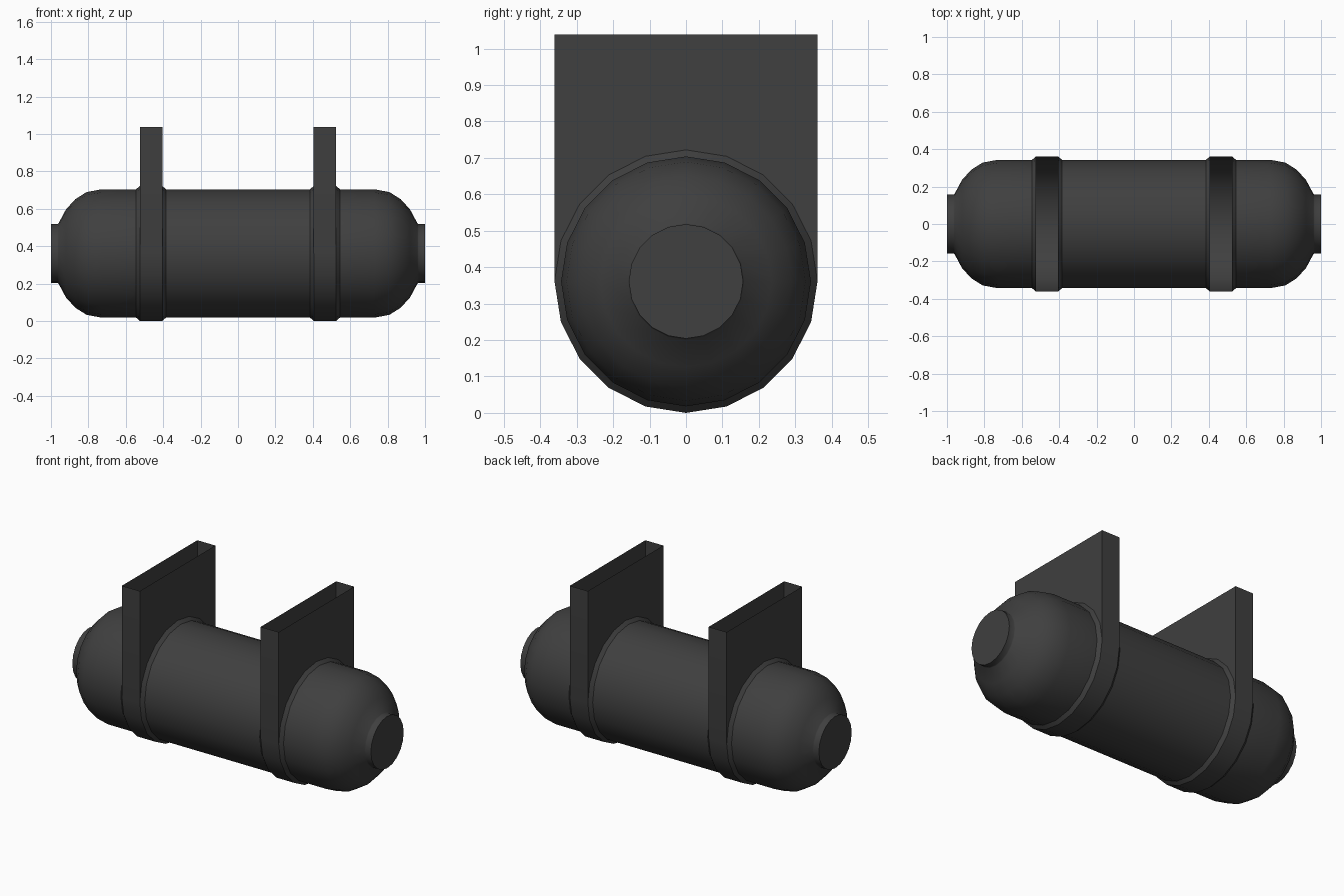
import bpy, bmesh, math

if "Cube" in bpy.data.objects:
    bpy.data.objects.remove(bpy.data.objects["Cube"])

SEG = 20          # sides around the tank
R, CZ = 0.343, 0.361
RING = 0.361      # raised band radius
TOP = 1.038       # bracket top

# Half profile (x, radius), mirrored to the other end
half = [(0.385, R), (0.405, RING), (0.525, RING), (0.545, R), (0.73, R),
        (0.81, 0.328), (0.87, 0.29), (0.92, 0.235), (0.96, 0.16),
        (0.965, 0.157), (1.0, 0.157)]
profile = [(-x, r) for x, r in reversed(half)] + half

bm = bmesh.new()

# Revolved tank body with raised bands and end plugs
rings = []
for x, r in profile:
    rings.append([bm.verts.new((x, r * math.cos(2 * math.pi * i / SEG),
                                CZ + r * math.sin(2 * math.pi * i / SEG)))
                  for i in range(SEG)])
band_tops = []
for a, b in zip(rings, rings[1:]):
    for i in range(SEG):
        j = (i + 1) % SEG
        x0, x1 = sorted((abs(a[0].co.x), abs(b[0].co.x)))
        on_band = abs(x0 - 0.405) < 1e-4 and abs(x1 - 0.525) < 1e-4
        if on_band and i < SEG // 2:
            continue  # upper half of each band opens into the bracket
        bm.faces.new((a[i], a[j], b[j], b[i]))
    if on_band:
        band_tops.append((a[:SEG // 2 + 1], b[:SEG // 2 + 1]))
bm.faces.new(rings[0])
bm.faces.new(list(reversed(rings[-1])))

# Open-topped brackets rising from the bands
for a, b in band_tops:
    loop = a + list(reversed(b))
    up = [bm.verts.new((v.co.x, v.co.y, TOP)) for v in loop]
    for i in range(len(loop)):
        j = (i + 1) % len(loop)
        bm.faces.new((loop[i], loop[j], up[j], up[i]))

bmesh.ops.recalc_face_normals(bm, faces=bm.faces)
mesh = bpy.data.meshes.new("tank_with_brackets")
bm.to_mesh(mesh)
bm.free()
tank = bpy.data.objects.new("tank_with_brackets", mesh)
bpy.context.collection.objects.link(tank)

# Dark metal
mat = bpy.data.materials.new("dark_metal")
mat.diffuse_color = (0.05, 0.05, 0.05, 1)
mat.use_nodes = True
mat.node_tree.nodes["Principled BSDF"].inputs["Base Color"].default_value = mat.diffuse_color
mesh.materials.append(mat)

bpy.context.view_layer.objects.active = tank
tank.select_set(True)
bpy.ops.object.shade_smooth_by_angle(angle=math.radians(35))
